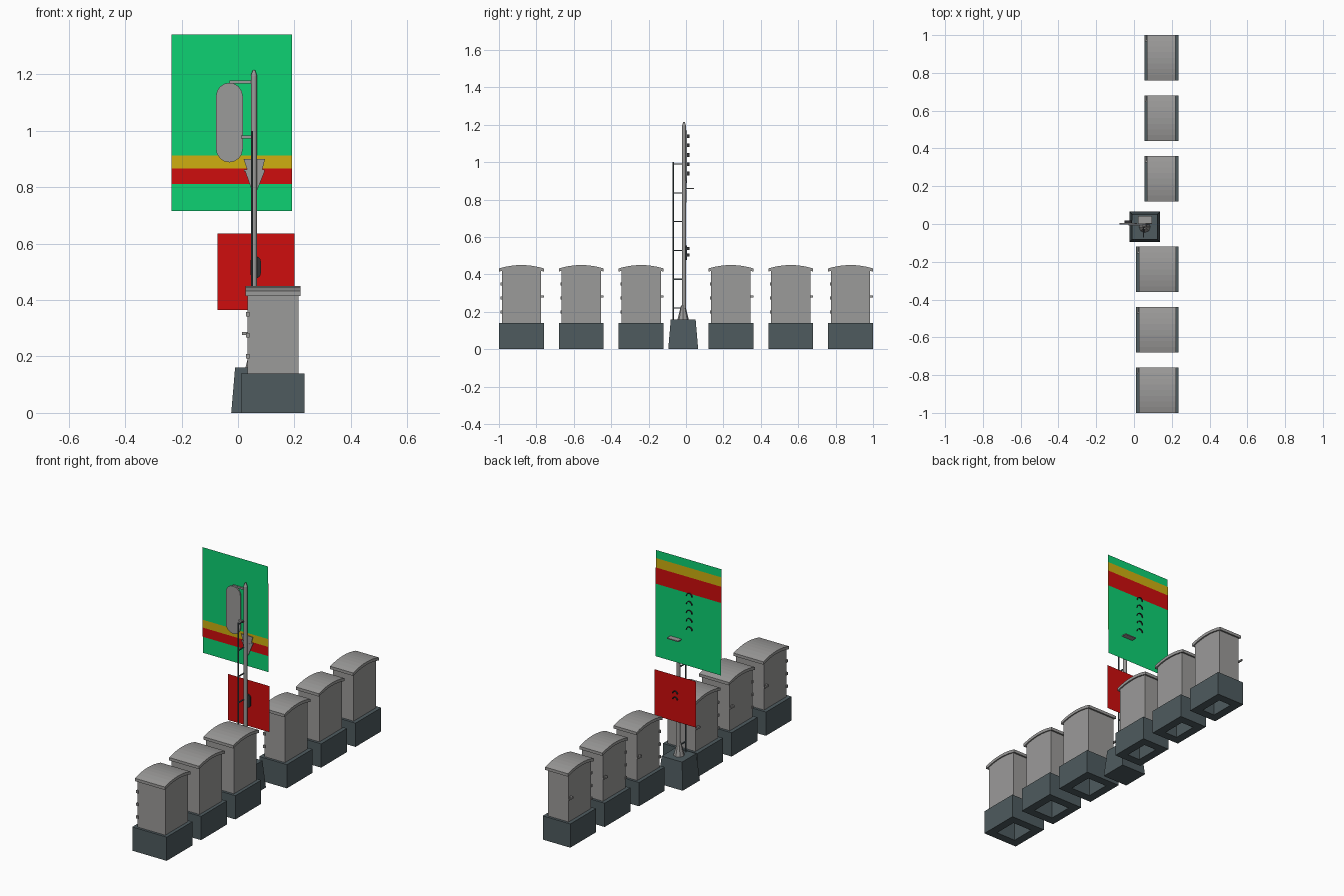
import bpy, bmesh, math
from mathutils import Matrix

if "Cube" in bpy.data.objects:
    bpy.data.objects.remove(bpy.data.objects["Cube"])


def material(name, rgb):
    m = bpy.data.materials.new(name)
    m.diffuse_color = (*rgb, 1)
    m.use_nodes = True
    m.node_tree.nodes["Principled BSDF"].inputs["Base Color"].default_value = m.diffuse_color
    return m


GREY = material("light_grey", (0.33, 0.325, 0.32))
SLATE = material("dark_slate", (0.077, 0.104, 0.114))
BLACK = material("near_black", (0.03, 0.03, 0.032))
GREEN = material("signal_green", (0.004, 0.64, 0.17))
YELLOW = material("signal_yellow", (0.62, 0.43, 0.005))
RED = material("signal_red", (0.62, 0.004, 0.004))


def finish(name, bm, mat, smooth=False):
    bmesh.ops.recalc_face_normals(bm, faces=bm.faces[:])
    me = bpy.data.meshes.new(name)
    bm.to_mesh(me)
    bm.free()
    ob = bpy.data.objects.new(name, me)
    me.materials.append(mat)
    bpy.context.collection.objects.link(ob)
    if smooth:
        bpy.ops.object.select_all(action='DESELECT')
        ob.select_set(True)
        bpy.context.view_layer.objects.active = ob
        bpy.ops.object.shade_smooth_by_angle(angle=math.radians(35))
    return ob


def add_box(bm, x, y, z):
    """Box between (min, max) pairs."""
    size = [b - a for a, b in (x, y, z)]
    mid = [(a + b) / 2 for a, b in (x, y, z)]
    return bmesh.ops.create_cube(bm, size=1, matrix=Matrix.Translation(mid) @ Matrix.Diagonal((*size, 1)))


def box(name, x, y, z, mat):
    bm = bmesh.new()
    add_box(bm, x, y, z)
    return finish(name, bm, mat)


def prism(name, pts, lo, hi, axis, mat):
    """Extrude a profile along x (points are y,z) or along y (points are x,z)."""
    bm = bmesh.new()
    put = (lambda p: (lo, p[0], p[1])) if axis == 'x' else (lambda p: (p[0], lo, p[1]))
    f = bm.faces.new([bm.verts.new(put(p)) for p in pts])
    r = bmesh.ops.extrude_face_region(bm, geom=[f])
    d = (hi - lo, 0, 0) if axis == 'x' else (0, hi - lo, 0)
    bmesh.ops.translate(bm, verts=[g for g in r['geom'] if isinstance(g, bmesh.types.BMVert)], vec=d)
    return finish(name, bm, mat)


def rod(name, x, y, z0, z1, r0, r1, mat, sides=16):
    bm = bmesh.new()
    bmesh.ops.create_cone(bm, cap_ends=True, segments=sides, radius1=r0, radius2=r1,
                          depth=z1 - z0, matrix=Matrix.Translation((x, y, (z0 + z1) / 2)))
    return finish(name, bm, mat, True)


def stadium(cx, z0, z1, r, n=8):
    """Upright outline with round ends."""
    top = [(cx + r * math.cos(math.pi * i / n), z1 - r + r * math.sin(math.pi * i / n)) for i in range(n + 1)]
    return top + [(2 * cx - x, z0 + z1 - z) for x, z in top]


def hood(name, cx, cz, r, y0, y1):
    """Half-ring sun shade over a lamp."""
    arc = [(math.cos(math.pi * i / 8), math.sin(math.pi * i / 8)) for i in range(9)]
    pts = [(cx + r * c, cz + r * s) for c, s in arc]
    pts += [(cx + (r - .003) * c, cz + (r - .003) * s) for c, s in reversed(arc)]
    prism(name, pts, y0, y1, 'y', BLACK)


def glow_panel(name, cx, cz, size, y, mat):
    """Paper-thin square."""
    h = size / 2
    bm = bmesh.new()
    bm.faces.new([bm.verts.new((cx + a * h, y, cz + b * h)) for a, b in ((1, -1), (1, 1), (-1, 1), (-1, -1))])
    finish(name, bm, mat)


def cabinet(tag, cy, base_x, body_x, roof_x):
    # Plinth with a cable opening underneath
    bm = bmesh.new()
    add_box(bm, base_x, (cy - .12, cy + .12), (0, .14))
    bottom = min(bm.faces, key=lambda f: f.calc_center_median().z)
    bmesh.ops.inset_region(bm, faces=[bottom], thickness=.07)
    r = bmesh.ops.extrude_face_region(bm, geom=[bottom])
    bmesh.ops.translate(bm, verts=[g for g in r['geom'] if isinstance(g, bmesh.types.BMVert)], vec=(0, 0, .12))
    bmesh.ops.delete(bm, geom=[bottom], context='FACES') if bottom.is_valid else None
    finish("cabinet_plinth_" + tag, bm, SLATE)
    # Body with arched top, and arched roof slab
    def arch(half, edge, rise, n=8):
        return [(cy + half * (2 * i / n - 1), edge + rise * (1 - (2 * i / n - 1) ** 2)) for i in range(n + 1)]
    prism("cabinet_body_" + tag, [(cy + .105, .14), (cy - .105, .14)] + arch(.105, .425, .01),
          *body_x, 'x', GREY)
    prism("cabinet_roof_" + tag, arch(.12, .432, .018) + arch(.12, .415, .018)[::-1],
          *roof_x, 'x', GREY)
    # Door handle and hinges on the -x door
    bm = bmesh.new()
    x = body_x[0]
    add_box(bm, (x - .018, x + .002), (cy + .085, cy + .095), (.276, .287))
    add_box(bm, (x - .018, x - .01), (cy + .085, cy + .12), (.277, .286))
    finish("door_handle_" + tag, bm, GREY)
    bm = bmesh.new()
    for z in (.2, .275, .35):
        add_box(bm, (x - .005, x + .008), (cy - .111, cy - .1), (z - .008, z + .008))
    finish("door_hinges_" + tag, bm, GREY)


for i, c in enumerate((.24, .56, .88)):
    cabinet(f"front_{i}", -c, (.01, .235), (.033, .215), (.027, .222))
    cabinet(f"back_{i}", c, (.055, .235), (.077, .212), (.07, .22))

# Signal foundation and mast
MX, MY = .0565, -.0105
bm = bmesh.new()
add_box(bm, (-.024, .137), (-.095, .065), (0, .16))
for v in bm.verts:
    if v.co.z > .1:
        v.co.x = MX + (v.co.x - MX) * .83
        v.co.y = -.015 + (v.co.y + .015) * .83
finish("signal_foundation", bm, SLATE)
rod("signal_mast", MX, MY, .16, 1.195, .0108, .0108, GREY)
rod("mast_cap", MX, MY, 1.195, 1.215, .0108, .004, GREY)
rod("mast_foot", MX, MY - .005, .16, .235, .03, .011, GREY, 8)

# Climbing rail with steps back to the mast
rod("climbing_rail", .05, -.069, .16, 1.0, .004, .004, SLATE, 8)
for i in range(6):
    z = .22 + i * .154
    box(f"rail_step_{i}", (.047, .053), (-.07, MY), (z - .003, z + .003), SLATE)

# Main signal head, brackets, lamp hoods
HX = -.0305
prism("signal_head", stadium(HX, .888, 1.17, .0475), -.002, .005, 'y', GREY)
box("head_bracket_top", (-.03, MX), (-.008, 0), (1.168, 1.178), GREY)
box("head_bracket_low", (.01, MX), (-.008, 0), (.972, .984), GREY)
for i, z in enumerate((1.128, 1.08, 1.028, .979, .93)):
    hood(f"lamp_hood_{i}", HX, z, .02, .004, .018)

# Stacked glow panels, lower ones further back
for n, z, y, m in (("upper_green", 1.127, .006, GREEN), ("yellow", 1.08, .0075, YELLOW),
                   ("red", 1.025, .009, RED), ("lower_green", .93, .0105, GREEN)):
    glow_panel("glow_panel_" + n, -.0225, z, .428, y, m)

# Speed indicator plate and its shade
prism("indicator_upper", [(.02, .9), (.096, .9), (.085, .858), (.034, .858)], 0, .004, 'y', GREY)
prism("indicator_lower", [(.026, .855), (.094, .855), (.066, .785), (.05, .785)], .001, .004, 'y', GREY)
box("indicator_shade", (.022, .094), (0, .042), (.856, .862), GREY)

# Small lower signal with its red glow panel
prism("lower_signal", stadium(.0625, .477, .555, .0185), -.002, .006, 'y', BLACK)
for i, z in enumerate((.495, .53)):
    hood(f"lower_hood_{i}", .0625, z, .016, .004, .018)
glow_panel("glow_panel_small_red", .0635, .5, .272, .009, RED)
